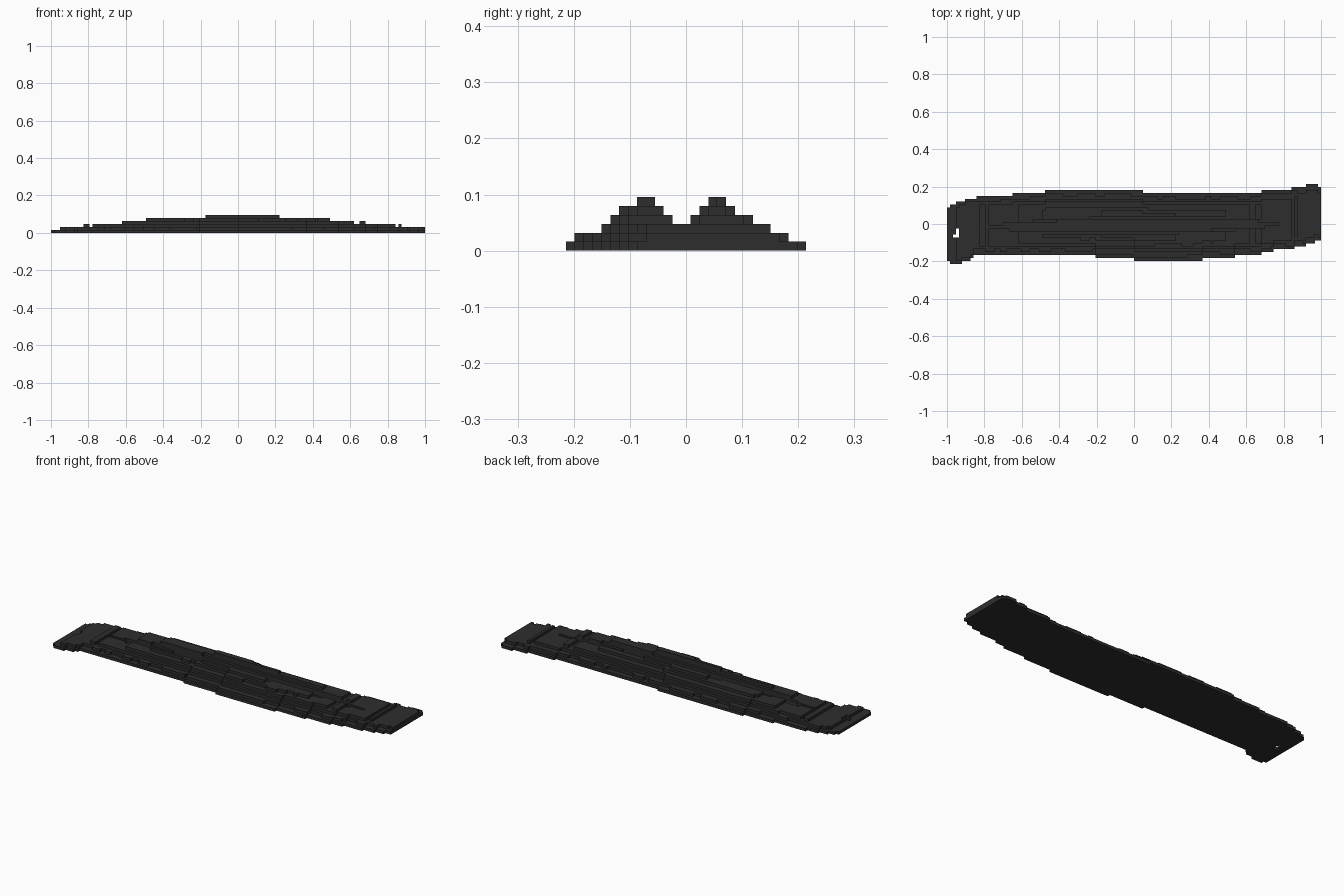
import bpy
import bmesh
from mathutils import Vector, noise

cube = bpy.data.objects.get("Cube")
if cube:
    bpy.data.objects.remove(cube, do_unlink=True)

COLUMNS, ROWS = 126, 27
CELL = 2 / COLUMNS
STEP_WIDTH = 0.022

# Stepped outline: each pair is (right end of the step, edge position)
BACK_EDGE = [(-.98, .09), (-.95, .105), (-.9, .12), (-.84, .135), (-.65, .15),
             (-.48, .167), (.04, .183), (.68, .167), (.84, .183), (.92, .199),
             (.98, .215), (2, .2)]
FRONT_EDGE = [(-.98, -.2), (-.92, -.215), (-.88, -.2), (-.86, -.183),
              (-.2, -.167), (0, -.183), (.36, -.2), (.54, -.183), (.68, -.167),
              (.75, -.15), (.85, -.135), (.92, -.12), (.97, -.104), (2, -.088)]
# Number of layers allowed along the length
CREST = [(-.95, 1), (-.83, 2), (-.8, 3), (-.78, 2), (-.62, 3), (-.49, 4),
         (-.18, 5), (.23, 6), (.49, 5), (.62, 4), (.65, 3), (.69, 4),
         (.84, 3), (.855, 2), (.87, 3), (2, 2)]


def step_value(steps, x):
    return next(value for end, value in steps if x < end)


def cell_centre(column, row):
    return (column + 0.5 - COLUMNS / 2) * CELL, (row + 0.5 - ROWS / 2) * CELL


def layer_count(column, row):
    """Layers stacked on one cell: outer slopes, two ridges, sunken middle."""
    if not (0 <= column < COLUMNS and 0 <= row < ROWS):
        return 0
    x, y = cell_centre(column, row)
    back, front = step_value(BACK_EDGE, x), step_value(FRONT_EDGE, x)
    if not front < y < back:
        return 0
    # small gap near the worn end
    if -.97 < x < -.935 and -.07 < y < -.03 and (x > -.95 or y < -.05):
        return 0
    wobble = noise.noise(Vector((x * 14, y * 40, 0.3)))
    roughness = 0.25 + 0.9 * max(0, abs(x) - 0.55)
    inset = min(back - y, y - front) / STEP_WIDTH
    height = 1 + int(max(0, inset - 0.1 + wobble * roughness))
    height = min(height, step_value(CREST, x))
    # trough narrows towards both ends
    taper = 1 - (x / 0.78) ** 2
    if taper > 0:
        centre = -0.008 + 0.01 * x
        outside = abs(y - centre) - 0.033 * taper ** 0.5
        trough = 2 + max(0, int(outside / CELL * 3 + 1)) if outside > 0 else 2
        height = min(height, trough)
    else:
        height = min(height, 3)
    return max(1, height)


def build_deck(material):
    heights = {(c, r): layer_count(c, r)
               for c in range(-1, COLUMNS + 1) for r in range(-1, ROWS + 1)}
    bm = bmesh.new()
    corners = {}

    def corner(i, j, k):
        if (i, j, k) not in corners:
            corners[i, j, k] = bm.verts.new(((i - COLUMNS / 2) * CELL,
                                             (j - ROWS / 2) * CELL, k * CELL))
        return corners[i, j, k]

    def quad(*points):
        bm.faces.new([corner(*p) for p in points])

    for (c, r), top in heights.items():
        if top == 0:
            continue
        ring = [(c, r), (c + 1, r), (c + 1, r + 1), (c, r + 1)]
        neighbours = [(c, r - 1), (c + 1, r), (c, r + 1), (c - 1, r)]
        # top and underside
        quad(*[(i, j, top) for i, j in ring])
        quad(*[(i, j, 0) for i, j in reversed(ring)])
        # exposed block sides
        for side, neighbour in enumerate(neighbours):
            a, b = ring[side], ring[(side + 1) % 4]
            for k in range(heights[neighbour], top):
                quad((*a, k), (*b, k), (*b, k + 1), (*a, k + 1))

    mesh = bpy.data.meshes.new("stepped_deck")
    bm.to_mesh(mesh)
    bm.free()
    mesh.materials.append(material)
    deck = bpy.data.objects.new("stepped_deck", mesh)
    bpy.context.scene.collection.objects.link(deck)


def make_material(name, colour):
    material = bpy.data.materials.new(name)
    material.use_nodes = True
    material.diffuse_color = colour
    shader = next(n for n in material.node_tree.nodes if n.type == "BSDF_PRINCIPLED")
    shader.inputs["Base Color"].default_value = colour
    return material


build_deck(make_material("dark charcoal", (0.027, 0.027, 0.027, 1)))
